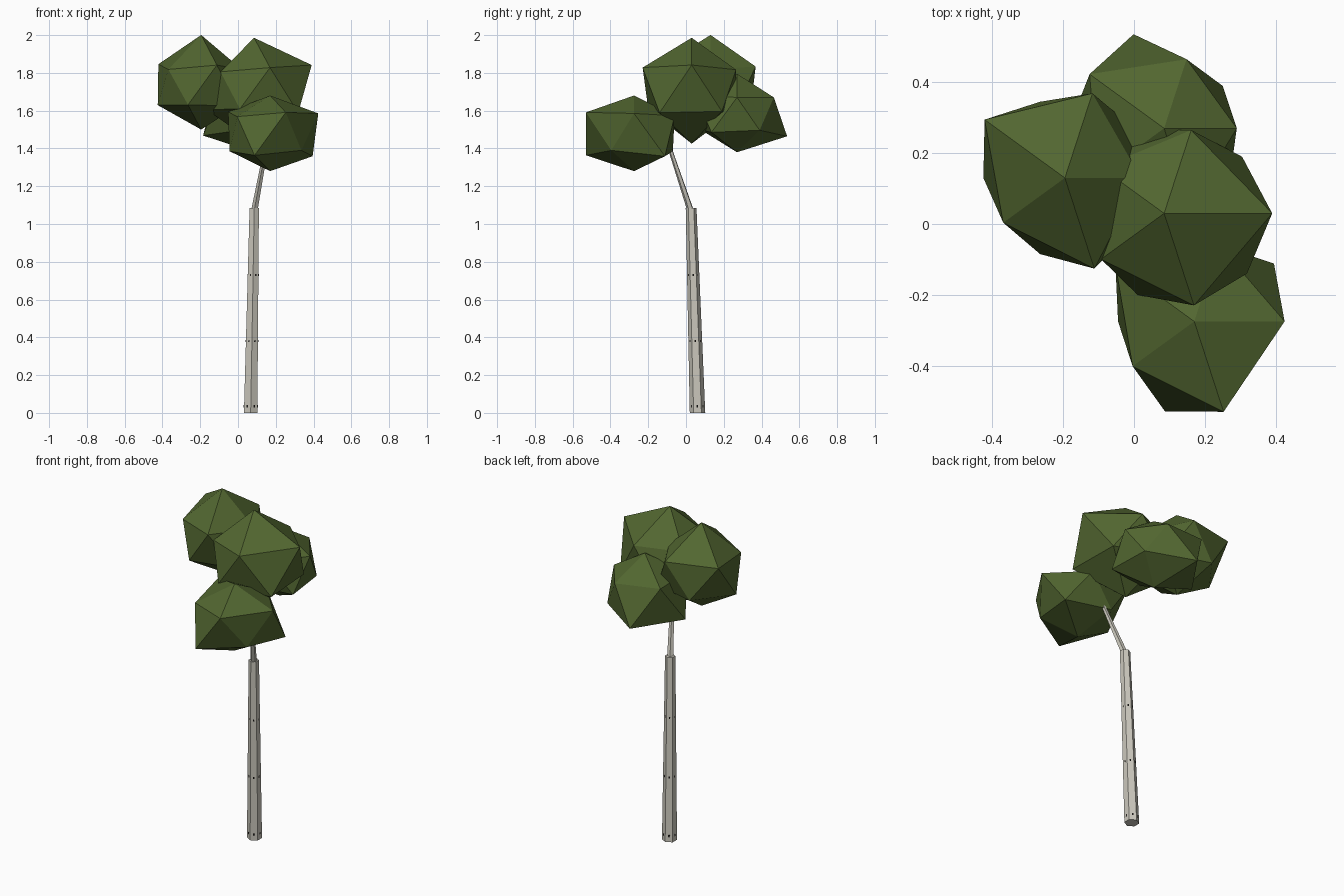
import bpy, bmesh, math
from mathutils import Vector

if "Cube" in bpy.data.objects:
    bpy.data.objects.remove(bpy.data.objects["Cube"])


def material(name, rgb):
    m = bpy.data.materials.new(name)
    m.diffuse_color = (*rgb, 1)
    m.use_nodes = True
    m.node_tree.nodes["Principled BSDF"].inputs["Base Color"].default_value = m.diffuse_color
    return m


BARK = material("pale bark", (0.60, 0.58, 0.51))
MARK = material("dark bark mark", (0.02, 0.018, 0.016))
LEAF = material("leaf green", (0.085, 0.135, 0.03))


def finish(bm, name, mat):
    bmesh.ops.recalc_face_normals(bm, faces=bm.faces)
    me = bpy.data.meshes.new(name)
    bm.to_mesh(me)
    bm.free()
    me.materials.append(mat)
    ob = bpy.data.objects.new(name, me)
    bpy.context.collection.objects.link(ob)
    return ob


def limb(name, a, b, ra, rb, sides, mat, turn=0.0, level=True):
    """Tapered prism from a to b; level=True keeps both ends horizontal."""
    a, b = Vector(a), Vector(b)
    q = (b - a).to_track_quat('Z', 'Y')
    bm = bmesh.new()
    rings = []
    for c, r in ((a, ra), (b, rb)):
        ring = []
        for i in range(sides):
            t = math.tau * i / sides + math.pi / 2 + turn
            p = Vector((r * math.cos(t), r * math.sin(t), 0))
            ring.append(bm.verts.new(c + (p if level else q @ p)))
        rings.append(ring)
    for i in range(sides):
        j = (i + 1) % sides
        bm.faces.new((rings[0][i], rings[0][j], rings[1][j], rings[1][i]))
    bm.faces.new(rings[0])
    bm.faces.new(rings[1])
    return finish(bm, name, mat)


def clump(name, centre, poles, upper, lower, squash=0.85):
    """Uneven icosahedron: pole radii, and ring radii measured outwards."""
    bm = bmesh.new()
    c = Vector(centre)

    def vert(x, y, z):
        return bm.verts.new(c + Vector((x, y, z * squash)))

    top, bottom = vert(0, 0, poles[0]), vert(0, 0, -poles[1])
    rings = []
    for radii, start, slope in ((upper, 0, 0.5), (lower, 36, -0.5)):
        ring = []
        for i, r in enumerate(radii):
            t = math.radians(start + 72 * i)
            ring.append(vert(r * math.cos(t), r * math.sin(t), r * slope))
        rings.append(ring)
    u, l = rings
    for i in range(5):
        j = (i + 1) % 5
        bm.faces.new((top, u[i], u[j]))
        bm.faces.new((u[i], l[i], u[j]))
        bm.faces.new((u[j], l[i], l[j]))
        bm.faces.new((bottom, l[j], l[i]))
    return finish(bm, name, LEAF)


# Trunk and side branch
BASE, TOP = Vector((0.067, 0.061, 0)), Vector((0.086, 0.027, 1.085))
TIP = Vector((0.148, -0.085, 1.40))
limb("trunk", BASE, TOP, 0.041, 0.0285, 6, BARK)
limb("branch", TOP - Vector((0, 0, 0.02)), TIP, 0.018, 0.011, 5, BARK, level=False)

# Bark marks: turned rings that poke out of the middle of the trunk faces
for n, z in enumerate((0.035, 0.38, 0.73)):
    t = z / TOP.z
    r = (0.041 + (0.0285 - 0.041) * t) * 0.93
    c = BASE.lerp(TOP, t)
    h = Vector((0, 0, 0.006))
    limb(f"bark_mark_{n + 1}", c - h, c + h, r, r, 6, MARK, turn=math.pi / 6)

# Foliage clumps
clump("foliage_left", (-0.195, 0.13, 1.727), (0.322, 0.267),
      (0.215, 0.251, 0.28, 0.215, 0.269), (0.24, 0.226, 0.23, 0.226, 0.24))
clump("foliage_centre", (0.085, 0.03, 1.712), (0.322, 0.337),
      (0.305, 0.247, 0.22, 0.22, 0.273), (0.272, 0.25, 0.25, 0.242, 0.289))
clump("foliage_front", (0.17, -0.275, 1.477), (0.239, 0.232),
      (0.255, 0.226, 0.275, 0.215, 0.268), (0.278, 0.216, 0.215, 0.267, 0.205))
clump("foliage_back", (0.085, 0.27, 1.583), (0.25, 0.239),
      (0.205, 0.205, 0.26, 0.23, 0.23), (0.204, 0.279, 0.27, 0.20, 0.23))
